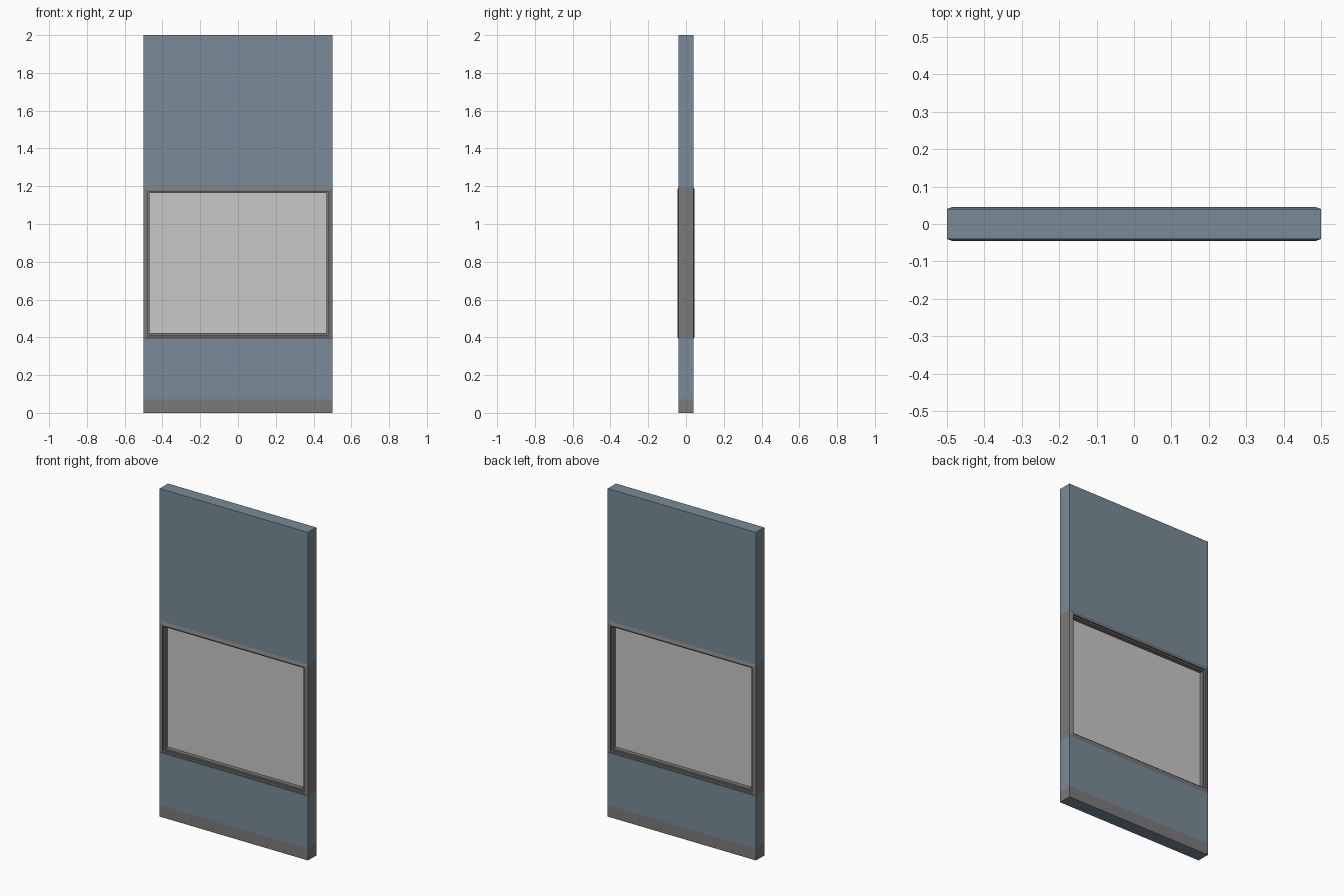
import bpy
import bmesh

cube = bpy.data.objects.get("Cube")
if cube:
    bpy.data.objects.remove(cube, do_unlink=True)

HALF_W, HALF_T = 0.5, 0.04
SILL, HEAD, TOP, KICK = 0.39, 1.195, 2.0, 0.07


def material(name, colour):
    mat = bpy.data.materials.new(name)
    mat.use_nodes = True
    mat.diffuse_color = (*colour, 1)
    mat.node_tree.nodes["Principled BSDF"].inputs["Base Color"].default_value = (*colour, 1)
    return mat


blue = material("slate blue paint", (0.19, 0.26, 0.31))
grey = material("warm grey trim", (0.2, 0.19, 0.19))
pane = material("pale grey pane", (0.58, 0.58, 0.58))


def finish(name, bm, *mats):
    bmesh.ops.recalc_face_normals(bm, faces=bm.faces)
    mesh = bpy.data.meshes.new(name)
    bm.to_mesh(mesh)
    bm.free()
    for mat in mats:
        mesh.materials.append(mat)
    obj = bpy.data.objects.new(name, mesh)
    bpy.context.collection.objects.link(obj)
    return obj


def box(half_x, half_y, low, high):
    bm = bmesh.new()
    bmesh.ops.create_cube(bm, size=1)
    for v in bm.verts:
        v.co.x *= 2 * half_x
        v.co.y *= 2 * half_y
        v.co.z = low if v.co.z < 0 else high
    return bm


# Wall above the window
finish("upper_wall", box(HALF_W, HALF_T, HEAD, TOP), blue)

# Wall below the window, with a grey kick band around its sides
lower = box(HALF_W, HALF_T, 0, SILL)
bmesh.ops.bisect_plane(lower, geom=lower.verts[:] + lower.edges[:] + lower.faces[:],
                       plane_co=(0, 0, KICK), plane_no=(0, 0, 1))
for face in lower.faces:
    if 0 < face.calc_center_median().z < KICK:
        face.material_index = 1
finish("lower_wall", lower, blue, grey)

# Window frame: a mitred profile of (inset from the outer edge, depth)
half_profile = [(0, HALF_T), (0.016, 0.046), (0.023, 0.046), (0.023, 0.036),
                (0.032, 0.036)]
profile = half_profile + [(inset, -y) for inset, y in reversed(half_profile)]
frame = bmesh.new()
rings = []
for inset, y in profile:
    x, low, high = HALF_W - inset, SILL + inset, HEAD - inset
    rings.append([frame.verts.new((px, y, pz)) for px, pz in
                  ((-x, low), (x, low), (x, high), (-x, high))])
for i, ring in enumerate(rings):
    following = rings[(i + 1) % len(rings)]
    for j in range(4):
        k = (j + 1) % 4
        frame.faces.new((ring[j], ring[k], following[k], following[j]))
finish("window_frame", frame, grey)

# Window pane
finish("window_pane", box(HALF_W - 0.03, 0.01, SILL + 0.03, HEAD - 0.03), pane)
